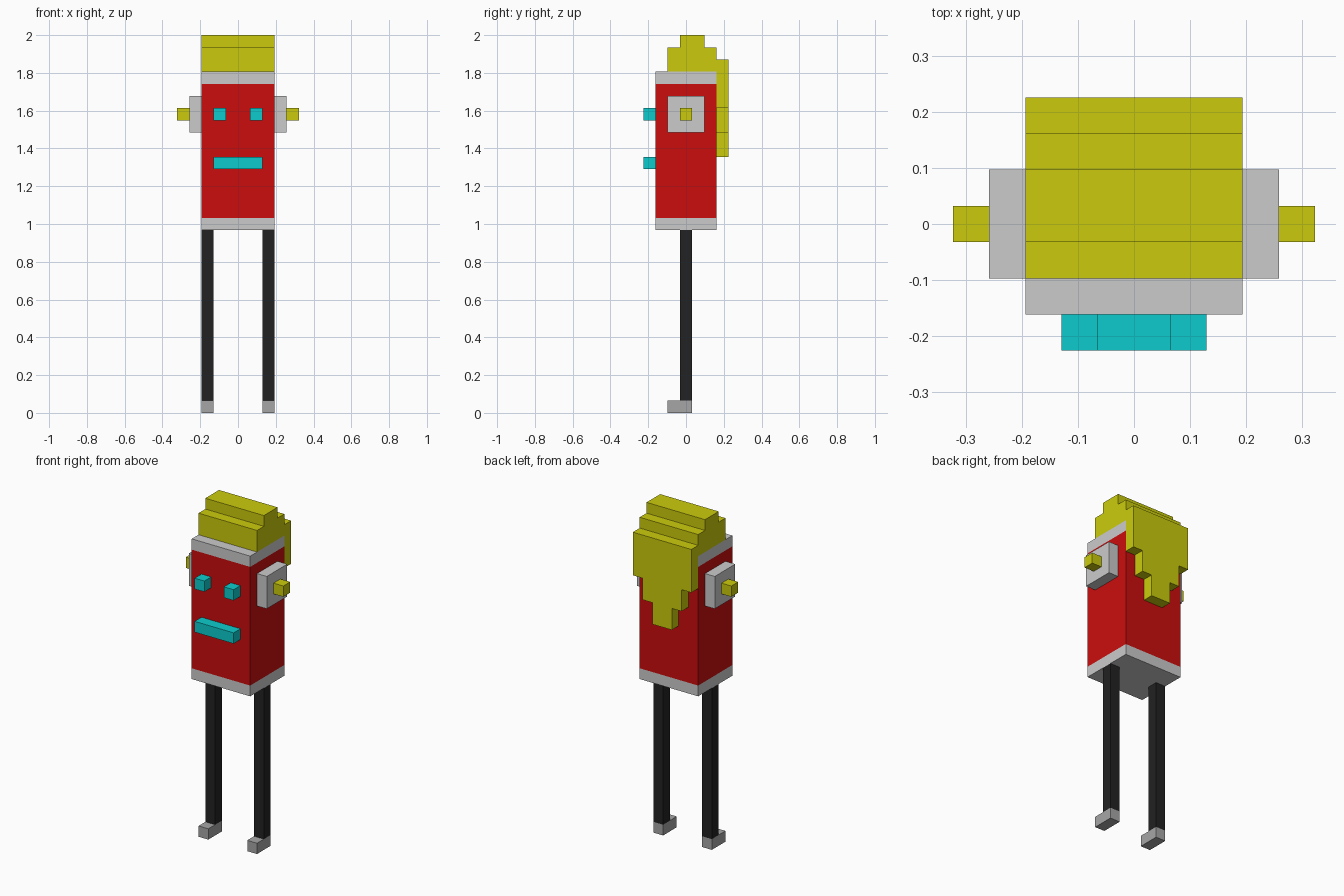
import bpy, bmesh
from mathutils import Vector

if "Cube" in bpy.data.objects:
    bpy.data.objects.remove(bpy.data.objects["Cube"])

U = 2 / 31  # one block; all sizes below are in blocks


def material(name, rgb):
    m = bpy.data.materials.new(name)
    m.diffuse_color = (*rgb, 1)
    m.use_nodes = True
    m.node_tree.nodes["Principled BSDF"].inputs["Base Color"].default_value = m.diffuse_color
    return m


RED = material("red", (0.60, 0.004, 0.004))
YELLOW = material("yellow", (0.60, 0.60, 0.004))
CYAN = material("cyan", (0.004, 0.60, 0.61))
LIGHT = material("light grey", (0.60, 0.60, 0.60))
MID = material("mid grey", (0.38, 0.38, 0.38))
BLACK = material("black", (0.016, 0.016, 0.016))


def finish(name, bm, *mats):
    bmesh.ops.recalc_face_normals(bm, faces=bm.faces[:])
    me = bpy.data.meshes.new(name)
    bm.to_mesh(me)
    bm.free()
    for m in mats:
        me.materials.append(m)
    ob = bpy.data.objects.new(name, me)
    bpy.context.collection.objects.link(ob)
    return ob


def prism(name, outline, sweep, mat):
    """Closed outline of 3D points, swept along a vector."""
    bm = bmesh.new()
    face = bm.faces.new([bm.verts.new(Vector(p) * U) for p in outline])
    ext = bmesh.ops.extrude_face_region(bm, geom=[face], use_keep_orig=True)
    top = [g for g in ext["geom"] if isinstance(g, bmesh.types.BMVert)]
    bmesh.ops.translate(bm, verts=top, vec=Vector(sweep) * U)
    return finish(name, bm, mat)


def box(name, x, y, z, mat):
    base = [(x[0], y[0], z[0]), (x[1], y[0], z[0]),
            (x[1], y[1], z[0]), (x[0], y[1], z[0])]
    return prism(name, base, (0, 0, z[1] - z[0]), mat)


# body: one box cut into a red middle with grey bands at top and bottom
body = box("body", (-3, 3), (-2.5, 2.5), (15, 28), RED)
body.data.materials.append(LIGHT)
bm = bmesh.new()
bm.from_mesh(body.data)
for h in (16, 27):
    bmesh.ops.bisect_plane(bm, geom=bm.verts[:] + bm.edges[:] + bm.faces[:],
                           plane_co=(0, 0, h * U), plane_no=(0, 0, 1))
for f in bm.faces:
    h = f.calc_center_median().z / U
    f.material_index = 0 if 16 < h < 27 else 1
bm.to_mesh(body.data)
bm.free()

# paired parts: legs, feet, ears, ear knobs and eyes
for side, s in (("left", -1), ("right", 1)):
    def pair(part, x, y, z, mat):
        box(f"{side}_{part}", sorted((s * x[0], s * x[1])), y, z, mat)
    pair("leg", (2, 3), (-0.5, 0.5), (1, 15), BLACK)
    pair("foot", (2, 3), (-1.5, 0.5), (0, 1), MID)
    pair("ear", (3, 4), (-1.5, 1.5), (23, 26), LIGHT)
    pair("ear_knob", (4, 5), (-0.5, 0.5), (24, 25), YELLOW)
    pair("eye", (1, 2), (-3.5, -2.5), (24, 25), CYAN)

# mouth
box("mouth", (-2, 2), (-3.5, -2.5), (20, 21), CYAN)

# stepped crown of hair: side profile swept across the head
crown = [(-1.5, 28), (2.5, 28), (2.5, 30), (1.5, 30),
         (1.5, 31), (-0.5, 31), (-0.5, 30), (-1.5, 30)]
prism("hair_crown", [(-3, y, z) for y, z in crown], (6, 0, 0), YELLOW)

# hair hanging down the back, stepping to a point
half = [(3, 29), (3, 25), (2, 25), (2, 23), (1, 23), (1, 21)]
drape = half + [(-x, z) for x, z in reversed(half)]
prism("hair_back", [(x, 2.5, z) for x, z in drape], (0, 1, 0), YELLOW)
